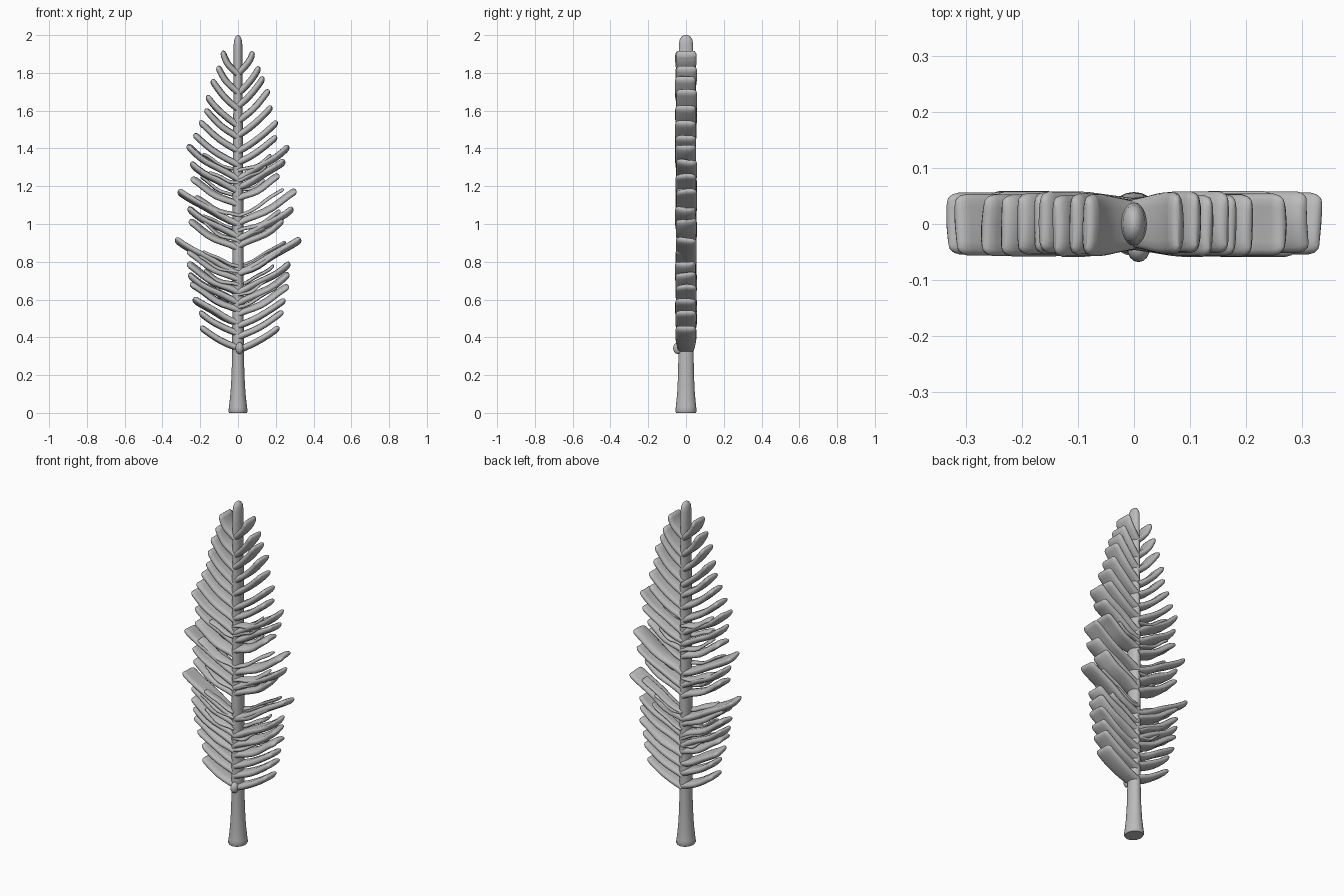
import bpy, bmesh, math, random
from mathutils import Vector

if "Cube" in bpy.data.objects:
    bpy.data.objects.remove(bpy.data.objects["Cube"])

random.seed(4)
grey = bpy.data.materials.new("plain grey")
grey.diffuse_color = (0.5, 0.5, 0.5, 1)
grey.use_nodes = True
grey.node_tree.nodes["Principled BSDF"].inputs["Base Color"].default_value = grey.diffuse_color


def power(v, p):
    return math.copysign(abs(v) ** p, v)


def loft(bm, rings):
    """Skin a list of closed rings and cap both ends."""
    loops = [[bm.verts.new(p) for p in r] for r in rings]
    n = len(loops[0])
    for a, b in zip(loops, loops[1:]):
        for i in range(n):
            bm.faces.new((a[i], a[(i + 1) % n], b[(i + 1) % n], b[i]))
    bm.faces.new(loops[0][::-1])
    bm.faces.new(loops[-1])


def finish(bm, name, angle=50):
    bmesh.ops.recalc_face_normals(bm, faces=bm.faces)
    me = bpy.data.meshes.new(name)
    bm.to_mesh(me)
    bm.free()
    ob = bpy.data.objects.new(name, me)
    bpy.context.collection.objects.link(ob)
    me.materials.append(grey)
    bpy.ops.object.select_all(action='DESELECT')
    ob.select_set(True)
    bpy.context.view_layer.objects.active = ob
    bpy.ops.object.shade_smooth_by_angle(angle=math.radians(angle))
    return ob


def blade(bm, root, tip, half_t, y0, y1, wave=0.0):
    """Flat rounded slab running from root to tip, deep in y."""
    root, tip = Vector(root), Vector(tip)
    d = tip - root
    length = d.length
    d.normalize()
    up = Vector((-d.z, 0, d.x)).normalized()
    if up.z < 0:
        up = -up
    mid, half_y = (y0 + y1) / 2, (y1 - y0) / 2
    phase = random.uniform(0, 6)
    rings = []
    steps = [(length * k / 7, 1, 1) for k in range(7)]
    r = half_t
    steps += [(length - 1.3 * r, 1, 1), (length - 0.6 * r, .85, .95),
              (length - 0.2 * r, .55, .86), (length, .15, .75)]
    for s, st, sy in steps:
        t = s / length
        c = root + d * s + up * (wave * math.sin(phase + 8 * t) - 0.012 * math.sin(math.pi * t))
        hy = half_y * (0.78 + 0.22 * min(1, t * 2)) * sy
        ht = half_t * (1.05 - 0.1 * t) * st
        ring = []
        for k in range(16):
            a = 2 * math.pi * k / 16
            w = power(math.sin(a), .8) * ht
            y = power(math.cos(a), .6) * hy + mid
            # the slab undulates a little from front to back
            w += wave * 1.2 * math.sin(phase + 40 * y) * min(1, t * 3)
            ring.append(c + up * w + Vector((0, y, 0)))
        rings.append(ring)
    loft(bm, rings)


# trunk: flared foot, slim oval stem, rounded top
bm = bmesh.new()
profile = [(0, .046, .052), (.008, .051, .057), (.03, .048, .054), (.1, .04, .047),
           (.2, .034, .042), (.33, .031, .04), (.8, .029, .041), (1.4, .027, .041),
           (1.8, .023, .039), (1.95, .023, .038), (1.975, .02, .034),
           (1.992, .013, .024), (2.0, .004, .008)]
loft(bm, [[(rx * math.cos(k * math.pi / 12), ry * math.sin(k * math.pi / 12), z)
           for k in range(24)] for z, rx, ry in profile])
finish(bm, "trunk")

# tips of the branches (distance from the stem, height)
left = [(.085, 1.915), (.11, 1.835), (.14, 1.765), (.165, 1.68), (.175, 1.607), (.205, 1.544),
        (.235, 1.475), (.27, 1.415), (.25, 1.326), (.25, 1.24), (.315, 1.18), (.265, 1.087),
        (.26, 1.015), (.33, .925), (.27, .855), (.27, .79), (.262, .735),
        (.253, .684), (.235, .61), (.205, .536), (.2, .456)]
right = [(.08, 1.915), (.112, 1.835), (.135, 1.78), (.165, 1.71), (.178, 1.625), (.208, 1.544),
         (.205, 1.465), (.268, 1.415), (.245, 1.34), (.22, 1.257), (.31, 1.175), (.29, 1.087),
         (.24, 1.02), (.33, .925), (.235, .865), (.275, .795), (.272, .735),
         (.27, .67), (.25, .6), (.24, .536), (.218, .456)]


def slope(z):
    return 0.56 + 0.9 * max(0, (z - 1.2) / .72) ** 2


for side, tips, name in ((-1, left, "left_branches"), (1, right, "right_branches")):
    bm = bmesh.new()
    for x, z in tips:
        messy = 0.6 < z < 1.45
        j = random.uniform(-.004, .004)
        blade(bm, (0, 0, z - x * slope(z)), (side * x, 0, z), .0175,
              -.055 + j, .055 + j, .004 if messy else .001)
    finish(bm, name, 60)

    # thin split slivers between the middle branches
    bm = bmesh.new()
    for x, z in tips:
        if 0.65 < z < 1.42:
            f = random.uniform(.55, .8)
            front = random.choice((-1, 1))
            zr = z - x * slope(z) + .038
            blade(bm, (0, 0, zr), (side * x * f, 0, zr + x * f * random.uniform(.35, .6)), .009,
                  front * .026 - .026, front * .026 + .026, .005)
    finish(bm, name.replace("branches", "slivers"), 60)

# small bud at the lowest fork
bm = bmesh.new()
bmesh.ops.create_uvsphere(bm, u_segments=16, v_segments=10, radius=.026)
for v in bm.verts:
    v.co = Vector((v.co.x * .8 + .008, v.co.y - .042, v.co.z * 1.2 + .342))
finish(bm, "bud")
